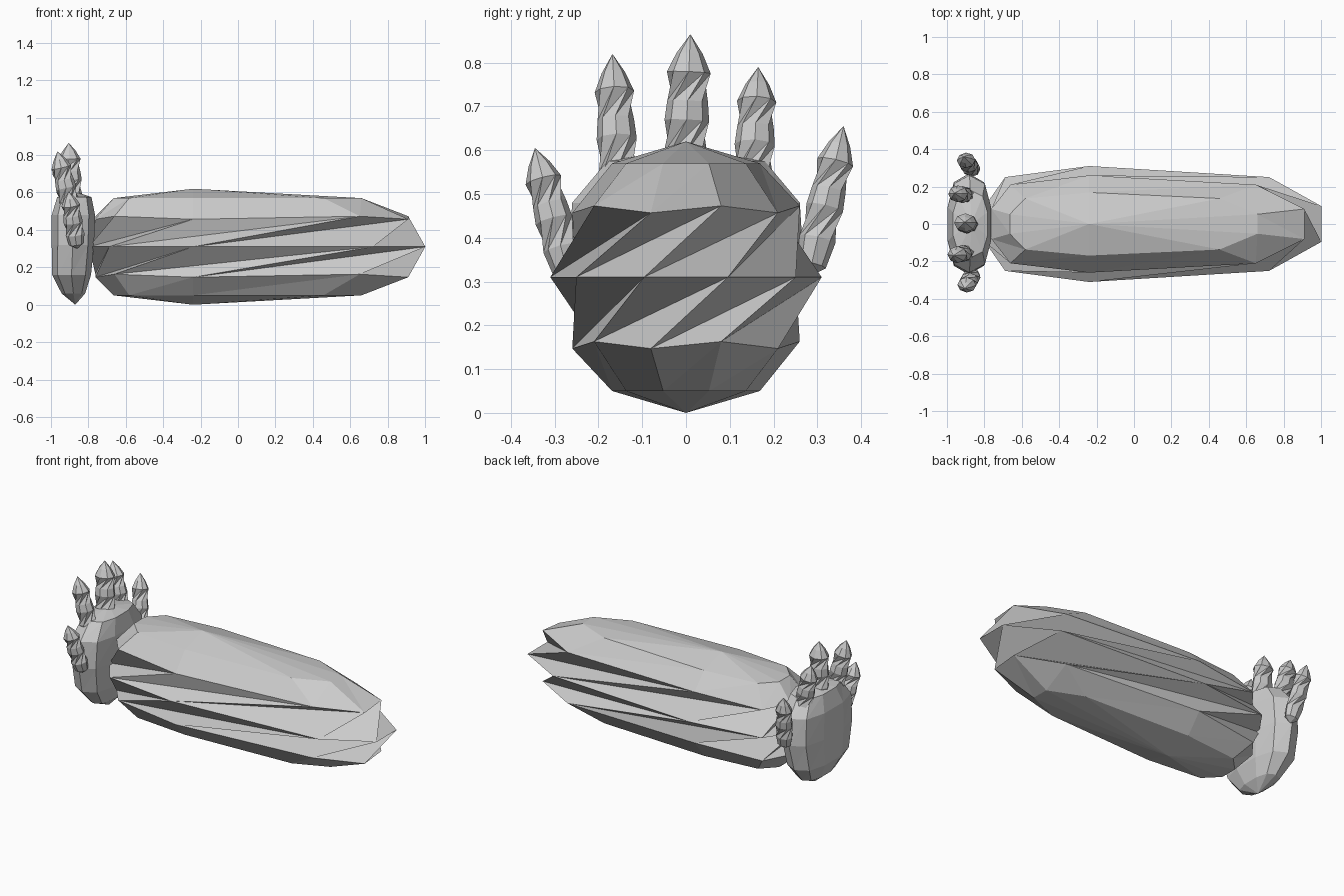
import bpy, bmesh
from math import sin, cos, radians, pi
from mathutils import Vector

if "Cube" in bpy.data.objects:
    bpy.data.objects.remove(bpy.data.objects["Cube"])


def spow(v, p):
    return abs(v) ** p * (1 if v >= 0 else -1)


def loft(name, bottom, rings, top, skews):
    """Triangulated loft; a skew of k joins each point to one k steps round."""
    bm = bmesh.new()
    vb, vt = bm.verts.new(bottom), bm.verts.new(top)
    rows = [[bm.verts.new(p) for p in r] for r in rings]
    n = len(rows[0])
    for i in range(n):
        bm.faces.new((vb, rows[0][(i + 1) % n], rows[0][i]))
        bm.faces.new((vt, rows[-1][i], rows[-1][(i + 1) % n]))
        for lo, up, k in zip(rows, rows[1:], skews):
            a, b = lo[i], lo[(i + 1) % n]
            c, d = up[(i + k + 1) % n], up[(i + k) % n]
            bm.faces.new((a, b, c))
            bm.faces.new((a, c, d))
    me = bpy.data.meshes.new(name)
    bm.to_mesh(me)
    bm.free()
    ob = bpy.data.objects.new(name, me)
    bpy.context.collection.objects.link(ob)
    return ob


# Leg: stretched ten-sided sphere, long towards +x, with skewed middle bands
rings = []
for lat in (-57, -30, 0, 30, 57):
    f = radians(lat)
    ring = []
    for i in range(10):
        a = radians(18 + 36 * i)
        c = cos(f) * cos(a)
        dx = 1.275 * spow(c, .53) if c > 1e-6 else (.57 * spow(c, .45) if c < -1e-6 else 0)
        wob = .008 * (-1) ** i if abs(lat) == 30 else 0
        w = .30 if abs(lat) == 30 else .31
        ring.append((-.24 + dx, w * cos(f) * sin(a), .31 + .31 * sin(f) + wob))
    rings.append(ring)
loft("leg", (-.24, 0, 0), rings, (-.24, 0, .62), (0, 1, 1, 0))

# Foot: flat upright pad; rows are z, centre x, half depth, half width
rows = [(.06, -.88, .065, .14), (.16, -.89, .108, .23), (.32, -.883, .117, .27),
        (.48, -.88, .12, .26), (.575, -.875, .095, .18)]
rings = [[(cx + rx * spow(cos(2 * pi * i / 10 + .314), .7),
           w * spow(sin(2 * pi * i / 10 + .314), .9), z) for i in range(10)]
         for z, cx, rx, w in rows]
loft("foot", (-.87, 0, 0), rings, (-.87, 0, .605), (0, 0, 0, 0))

# Toes: pointed knobbly rods fanned around the top of the foot
toes = [((-.86, -.265, .30), (-.905, -.345, .605), .042),
        ((-.88, -.15, .46), (-.965, -.168, .82), .045),
        ((-.89, -.005, .50), (-.905, .01, .865), .050),
        ((-.88, .15, .46), (-.96, .165, .79), .045),
        ((-.86, .28, .31), (-.91, .36, .655), .042)]
profile = [(.08, .8), (.25, 1.0), (.46, 1.02), (.58, .93), (.76, 1.0), (.88, .6)]
for k, (a, b, r) in enumerate(toes):
    a, b = Vector(a), Vector(b)
    axis = (b - a).normalized()
    u = (Vector((1, 0, 0)) - axis * axis.x).normalized()
    v = axis.cross(u)
    rings = [[a.lerp(b, t) + u * (1.2 * r * s * cos(2 * pi * i / 8))
              + v * (r * s * sin(2 * pi * i / 8)) for i in range(8)]
             for t, s in profile]
    loft(f"toe_{k + 1}", a, rings, b, (0, 1, 0, 1, 0))
